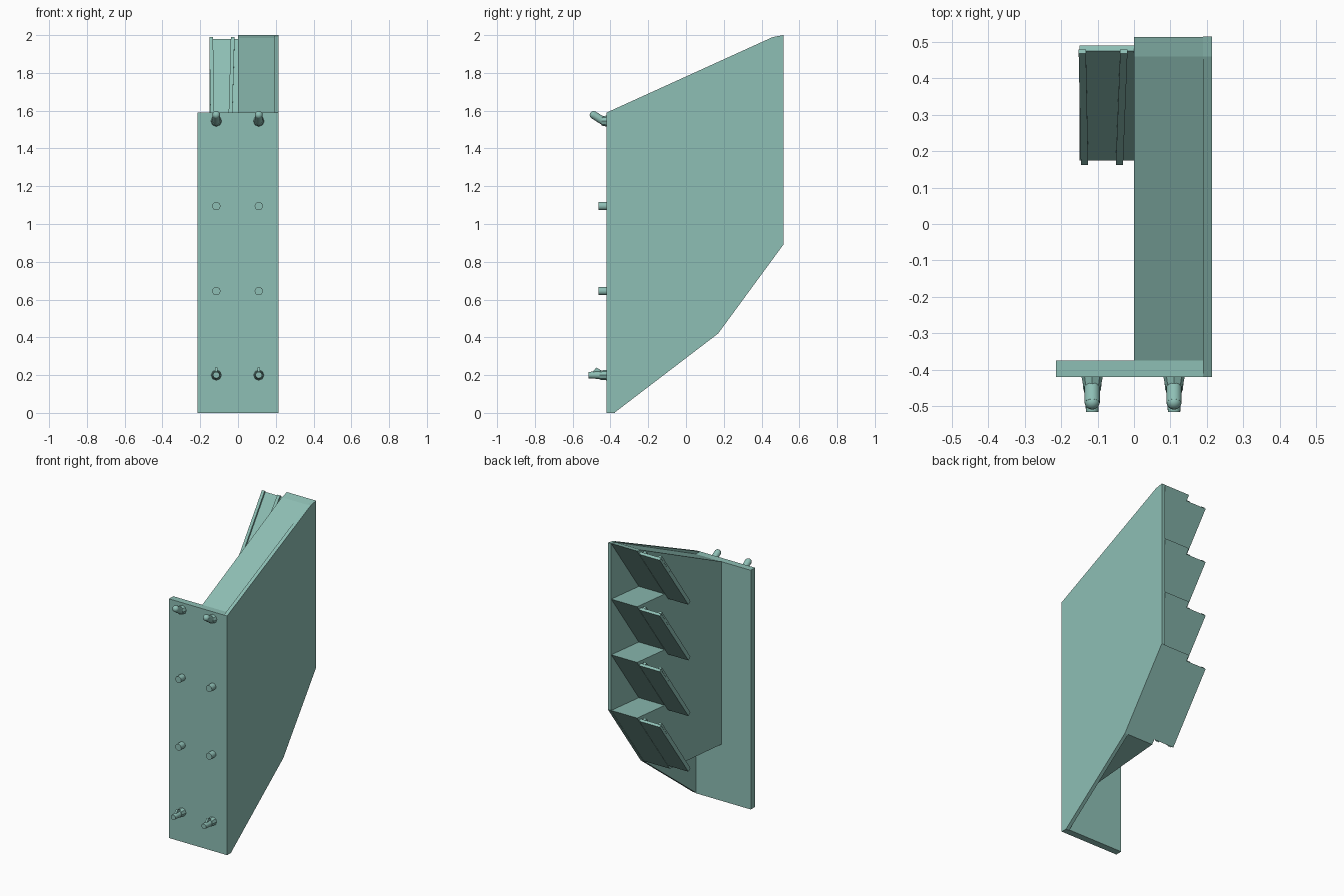
import bpy, bmesh, math
from mathutils import Vector

if "Cube" in bpy.data.objects:
    bpy.data.objects.remove(bpy.data.objects["Cube"])

PITCH, SLOPE = 0.37, 1.36      # shelf spacing, chute steepness

# painted green-grey finish
paint = bpy.data.materials.new("green_grey_paint")
paint.diffuse_color = (0.27, 0.52, 0.46, 1)
paint.use_nodes = True
paint.node_tree.nodes["Principled BSDF"].inputs["Base Color"].default_value = paint.diffuse_color


def mesh(name, verts, faces):
    me = bpy.data.meshes.new(name)
    me.from_pydata(verts, [], faces)
    me.update()
    ob = bpy.data.objects.new(name, me)
    bpy.context.collection.objects.link(ob)
    # consistent outward normals
    bm = bmesh.new()
    bm.from_mesh(me)
    bmesh.ops.recalc_face_normals(bm, faces=bm.faces)
    bm.to_mesh(me)
    bm.free()
    return ob


def extrude_x(name, profile, x0, x1, skew=0.0):
    """Extrude a (y, z) outline along x; skew shifts the last two points' x."""
    n = len(profile)
    sh = [skew if i >= n - 2 else 0 for i in range(n)]
    verts = [(x + s, y, z) for x in (x0, x1) for (y, z), s in zip(profile, sh)]
    faces = [list(range(n)), list(range(n, 2 * n))]
    faces += [[i, (i + 1) % n, n + (i + 1) % n, n + i] for i in range(n)]
    return mesh(name, verts, faces)


def rod(name, a, b, r0, r1, sides=16):
    """Round bar from a to b with end radii r0, r1."""
    a, b = Vector(a), Vector(b)
    d = b - a
    bpy.ops.mesh.primitive_cone_add(vertices=sides, radius1=r0, radius2=r1,
                                    depth=d.length, location=(a + b) / 2)
    ob = bpy.context.object
    ob.name = name
    ob.rotation_euler = d.to_track_quat('Z', 'Y').to_euler()
    if sides > 8:
        bpy.ops.object.shade_smooth_by_angle(angle=math.radians(35))
    return ob


# front mounting plate
extrude_x("mounting_plate", [(-0.42, 0), (-0.375, 0), (-0.375, 1.59), (-0.42, 1.59)],
          -0.214, 0.19)

# side panel
extrude_x("side_panel", [(-0.42, 0), (-0.38, 0), (0.17, 0.42), (0.515, 0.89),
                         (0.515, 2.0), (0.46, 1.99), (-0.42, 1.59)], 0.19, 0.214)

# stepped housing with zigzag back
outline = [(-0.375, 0.377), (0.17, 0.422)]
for k in reversed(range(4)):
    top = 2.0 - PITCH * k
    if k < 3:
        outline.append((0.224, top - 0.396))
    outline.append((0.514, top))
outline += [(0.46, 1.986), (-0.375, 1.59)]
extrude_x("stepped_housing", outline, 0.0, 0.19)

# tilted trays with two ribs each
n = Vector((-0.806, 0.592))    # tray surface normal in (y, z)


def slab(top, y_hi, y_lo, d0, d1):
    hi = Vector((y_hi, top - SLOPE * (0.515 - y_hi)))
    lo = Vector((y_lo, top - SLOPE * (0.515 - y_lo)))
    return [tuple(p) for p in (hi + n * d0, hi + n * d1, lo + n * d1, lo + n * d0)]


for k in range(4):
    top = 2.0 - PITCH * k
    extrude_x(f"tray_{k + 1}", slab(top, 0.492, 0.19, 0.002, 0.02), -0.15, 0.13)
    for j, (x, skew) in enumerate([(-0.152, 0.006), (-0.038, -0.012)]):
        extrude_x(f"tray_rib_{k + 1}_{j + 1}", slab(top, 0.494, 0.187, 0.018, 0.031),
                  x, x + 0.02, skew)

# pegs on the front plate, two columns
for x in (-0.115, 0.11):
    # upper hooks bent upward
    rod("hook_collar", (x, -0.415, 1.545), (x, -0.447, 1.545), 0.03, 0.024, 8)
    rod("hook_arm", (x, -0.43, 1.54), (x, -0.492, 1.579), 0.021, 0.021)
    bpy.ops.mesh.primitive_uv_sphere_add(segments=16, ring_count=8, radius=0.021,
                                         location=(x, -0.489, 1.577))
    bpy.context.object.name = "hook_tip"
    bpy.ops.object.shade_smooth_by_angle(angle=math.radians(35))
    # plain middle pegs
    for z in (1.095, 0.645):
        rod("peg", (x, -0.415, z), (x, -0.463, z), 0.022, 0.022)
    # lower latch pins
    rod("latch_collar", (x, -0.415, 0.2), (x, -0.458, 0.2), 0.028, 0.024, 8)
    rod("latch_pin", (x, -0.45, 0.2), (x, -0.516, 0.2), 0.021, 0.017)
    extrude_x("latch_wedge", [(-0.45, 0.21), (-0.45, 0.226), (-0.475, 0.24),
                              (-0.5, 0.21)], x - 0.006, x + 0.006)

# one paint for every part
for ob in bpy.data.objects:
    ob.data.materials.append(paint)
